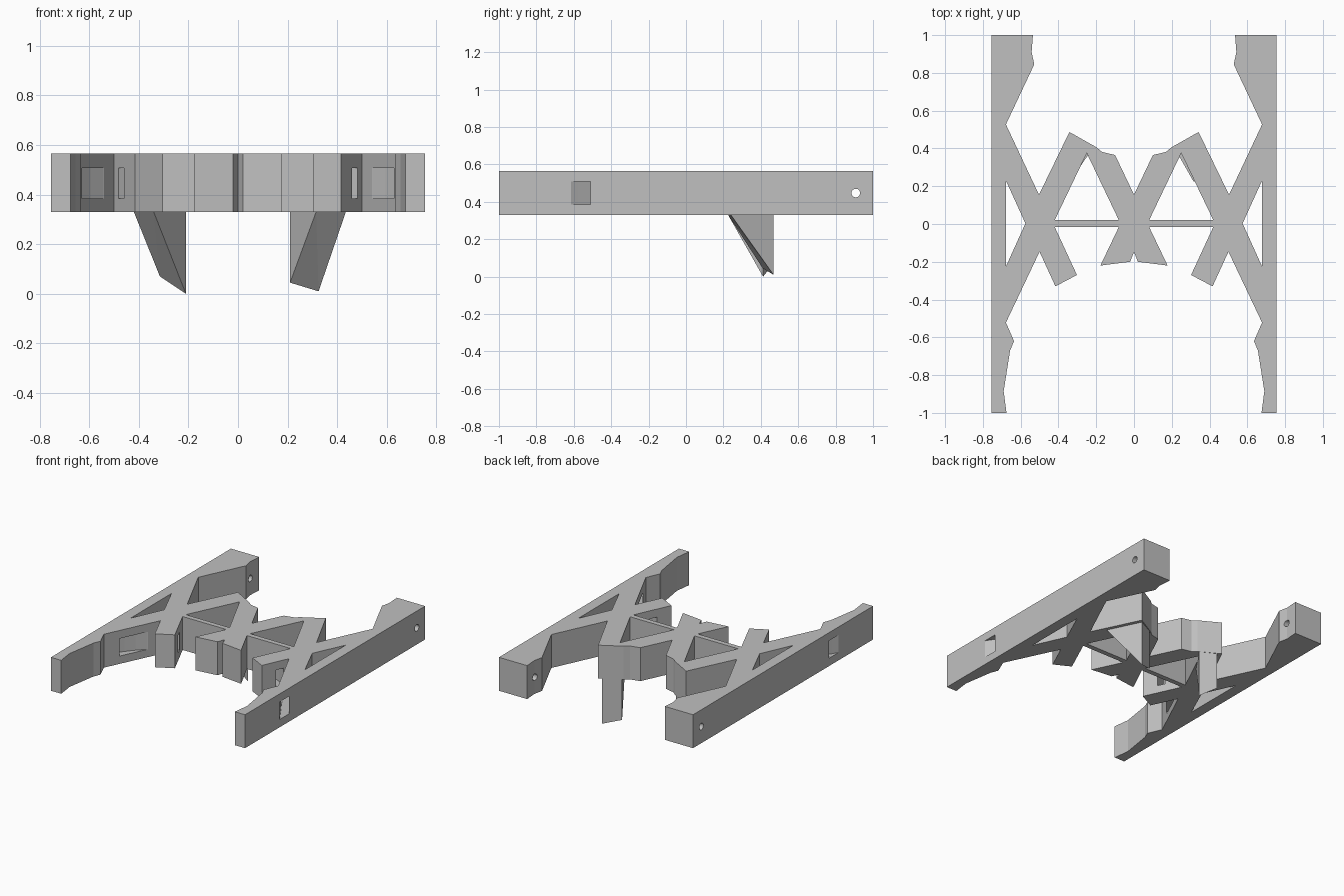
import bpy
import bmesh
from math import pi
from mathutils import Matrix, Vector

cube = bpy.data.objects.get("Cube")
if cube:
    bpy.data.objects.remove(cube, do_unlink=True)

BOTTOM, TOP = 0.33, 0.565

grey = bpy.data.materials.new("light grey")
grey.use_nodes = True
grey.diffuse_color = (0.53, 0.53, 0.53, 1)
grey.node_tree.nodes["Principled BSDF"].inputs["Base Color"].default_value = grey.diffuse_color


def finish(name, bm):
    bmesh.ops.recalc_face_normals(bm, faces=bm.faces)
    mesh = bpy.data.meshes.new(name)
    bm.to_mesh(mesh)
    bm.free()
    mesh.materials.append(grey)
    obj = bpy.data.objects.new(name, mesh)
    bpy.context.collection.objects.link(obj)
    return obj


def prism(name, outline, low, high):
    """Extrude a plan outline upward."""
    bm = bmesh.new()
    face = bm.faces.new([bm.verts.new((x, y, low)) for x, y in outline])
    ext = bmesh.ops.extrude_face_region(bm, geom=[face])
    moved = [v for v in ext["geom"] if isinstance(v, bmesh.types.BMVert)]
    bmesh.ops.translate(bm, verts=moved, vec=(0, 0, high - low))
    return finish(name, bm)


def ribbon(path, width):
    """Plan outline of a strip that follows a path."""
    pts = [Vector(p) for p in path]
    left, right = [], []
    for i, p in enumerate(pts):
        d = (pts[min(i + 1, len(pts) - 1)] - pts[max(i - 1, 0)]).normalized()
        n = Vector((-d.y, d.x)) * width / 2
        left.append(p + n)
        right.append(p - n)
    return left + right[::-1]


def cut(target, cutter):
    cutter.hide_render = True
    mod = target.modifiers.new("cut", "BOOLEAN")
    mod.operation = "DIFFERENCE"
    mod.solver = "EXACT"
    mod.object = cutter
    bpy.context.view_layer.objects.active = target
    bpy.ops.object.modifier_apply(modifier=mod.name)
    bpy.data.objects.remove(cutter, do_unlink=True)


# Frame: half outline from the back notch round to the front notch, mirrored
half = [(0, 0.155), (0.1, 0.365), (0.17, 0.382), (0.2, 0.407), (0.342, 0.487),
        (0.503, 0.155), (0.678, 0.527), (0.528, 0.845), (0.542, 0.91), (0.535, 1),
        (0.755, 1), (0.755, -1), (0.675, -1), (0.69, -0.885), (0.656, -0.67),
        (0.635, -0.62), (0.678, -0.522), (0.5, -0.147), (0.416, -0.33),
        (0.302, -0.27), (0.42, -0.015), (0.08, -0.015), (0.178, -0.22),
        (0.02, -0.2), (0, -0.147)]
frame = prism("frame", half + [(-x, y) for x, y in half[-2:0:-1]], BOTTOM, TOP)

# Openings: brace triangles, rail triangles and curved strap slots
brace_gap = [(0.25, 0.375), (0.08, 0.02), (0.42, 0.02)]
rail_gap = [(0.678, 0.23), (0.575, 0.003), (0.678, -0.225)]
strap_slot = ribbon([(0.81, -0.65), (0.755, -0.563), (0.71, -0.49), (0.665, -0.42),
                     (0.62, -0.36), (0.575, -0.305), (0.525, -0.255), (0.472, -0.21),
                     (0.415, -0.175), (0.36, -0.15), (0.3, -0.128)], 0.056)
for side in (1, -1):
    for shape, low, high in ((brace_gap, 0.2, 0.7), (rail_gap, 0.2, 0.7),
                             (strap_slot, 0.385, 0.508)):
        cut(frame, prism("cutter", [(x * side, y) for x, y in shape], low, high))

# Round pin hole through both rails
bm = bmesh.new()
bmesh.ops.create_cone(bm, cap_ends=True, segments=24, radius1=0.023, radius2=0.023, depth=2,
                      matrix=Matrix.Translation((0, 0.908, 0.447)) @ Matrix.Rotation(pi / 2, 4, "Y"))
cut(frame, finish("cutter", bm))


# Tapered legs under the rear wings
def leg(name, side, outer, inner, front_outer, front_inner, z_outer, z_inner):
    bm = bmesh.new()

    def vert(p, z):
        return bm.verts.new((p[0] * side, p[1], z))

    a, b = vert(outer, BOTTOM), vert(inner, BOTTOM)
    c, d = vert(front_inner, BOTTOM), vert(front_outer, BOTTOM)
    e, f = vert(outer, z_outer), vert(inner, z_inner)
    for loop in ((a, b, c, d), (a, b, f, e), (a, e, d), (b, c, f), (c, d, e), (c, e, f)):
        bm.faces.new(loop)
    finish(name, bm)


leg("left_leg", 1, (0.325, 0.468), (0.21, 0.41), (0.435, 0.24), (0.315, 0.225), 0.01, 0.045)
leg("right_leg", -1, (0.315, 0.468), (0.21, 0.412), (0.42, 0.25), (0.34, 0.225), 0.07, 0.0)
